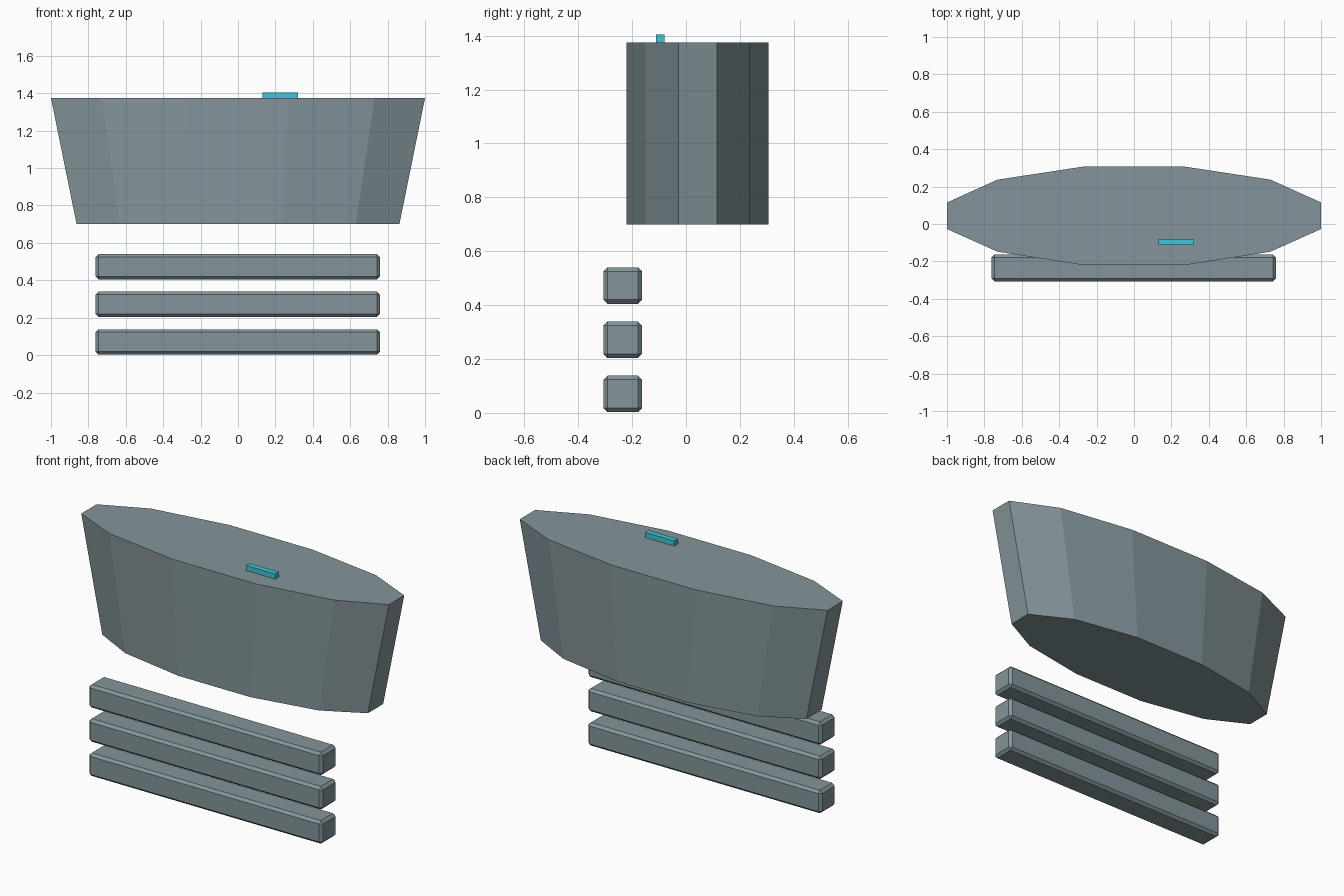
import bpy, bmesh

if "Cube" in bpy.data.objects:
    bpy.data.objects.remove(bpy.data.objects["Cube"])


def material(name, rgb):
    m = bpy.data.materials.new(name)
    m.diffuse_color = (*rgb, 1)
    m.use_nodes = True
    m.node_tree.nodes["Principled BSDF"].inputs["Base Color"].default_value = m.diffuse_color
    return m


grey = material("slate grey", (0.23, 0.30, 0.325))
cyan = material("bright cyan", (0.05, 0.56, 0.66))


def add_object(name, bm, mat):
    bmesh.ops.recalc_face_normals(bm, faces=bm.faces)
    mesh = bpy.data.meshes.new(name)
    bm.to_mesh(mesh)
    bm.free()
    mesh.materials.append(mat)
    ob = bpy.data.objects.new(name, mesh)
    bpy.context.collection.objects.link(ob)
    return ob


def box(name, lo, hi, mat, bevel=0):
    bm = bmesh.new()
    bmesh.ops.create_cube(bm, size=1)
    for v in bm.verts:
        v.co = [(a + b) / 2 + c * (b - a) for a, b, c in zip(lo, hi, v.co)]
    if bevel:
        bmesh.ops.bevel(bm, geom=bm.edges[:], offset=bevel, segments=1,
                        affect='EDGES', profile=0.5)
    return add_object(name, bm, mat)


# Twelve-sided body, narrowing in width towards its base
half = [(0.27, -0.22), (0.73, -0.148), (1.0, -0.027),
        (1.0, 0.115), (0.73, 0.237), (0.27, 0.307)]
outline = half + [(-x, y) for x, y in reversed(half)]
bm = bmesh.new()
base = [bm.verts.new((x * 0.863, y, 0.70)) for x, y in outline]
top = [bm.verts.new((x, y, 1.375)) for x, y in outline]
bm.faces.new(base)
bm.faces.new(top)
for i in range(len(outline)):
    j = (i + 1) % len(outline)
    bm.faces.new((base[i], base[j], top[j], top[i]))
add_object("tapered_body", bm, grey)

# Small bright bar on the top face
box("top_indicator", (0.132, -0.112, 1.373), (0.322, -0.079, 1.405), cyan)

# Three separate bevelled slats under the front
for i, z in enumerate((0.003, 0.204, 0.405)):
    box(f"slat_{i + 1}", (-0.761, -0.307, z), (0.758, -0.163, z + 0.135),
        grey, bevel=0.015)
